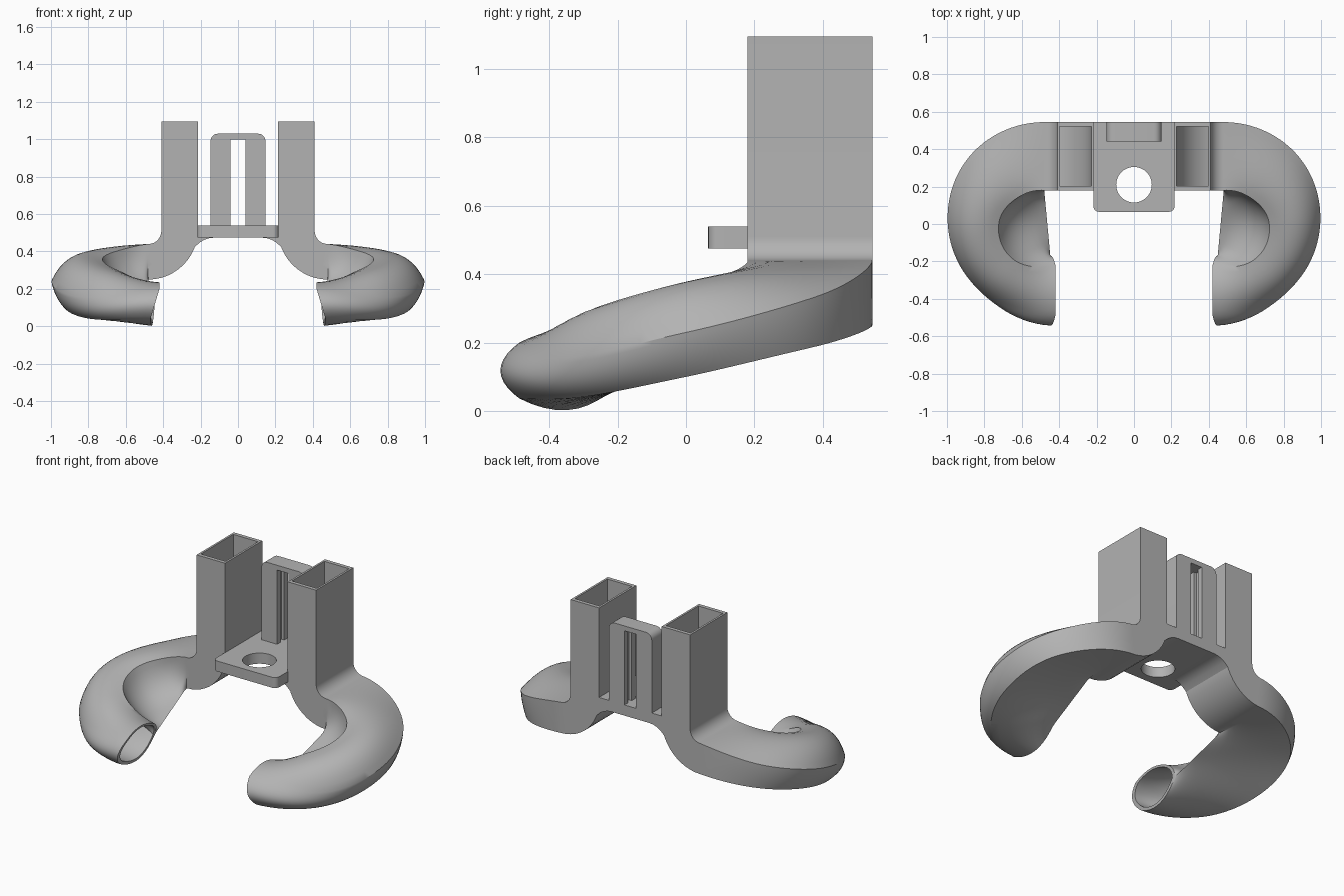
import bpy, bmesh, math
from mathutils import Vector

if "Cube" in bpy.data.objects:
    bpy.data.objects.remove(bpy.data.objects["Cube"])

grey = bpy.data.materials.new("plain grey")
grey.use_nodes = True
grey.diffuse_color = (0.45, 0.45, 0.45, 1)
grey.node_tree.nodes["Principled BSDF"].inputs["Base Color"].default_value = grey.diffuse_color

BACK, FRONT = 0.545, 0.18      # depth range of the towers
BEND = 0.48                    # x where the elbow meets the curved arm


def finish(bm, name):
    bmesh.ops.recalc_face_normals(bm, faces=bm.faces)
    mesh = bpy.data.meshes.new(name)
    bm.to_mesh(mesh)
    bm.free()
    obj = bpy.data.objects.new(name, mesh)
    bpy.context.collection.objects.link(obj)
    mesh.materials.append(grey)
    return obj


def activate(obj):
    bpy.ops.object.select_all(action='DESELECT')
    obj.select_set(True)
    bpy.context.view_layer.objects.active = obj


def smooth(obj, degrees=30):
    activate(obj)
    bpy.ops.object.shade_smooth_by_angle(angle=math.radians(degrees))


def extrude(bm, points, offset):
    """Add a closed prism: a flat outline pushed along an offset."""
    face = bm.faces.new([bm.verts.new(p) for p in points])
    top = bmesh.ops.extrude_face_region(bm, geom=[face], use_keep_orig=True)
    moved = [v for v in top["geom"] if isinstance(v, bmesh.types.BMVert)]
    bmesh.ops.translate(bm, verts=moved, vec=offset)


def corner(cx, cy, radius, start, steps=6):
    """Points of a quarter-circle corner."""
    angles = [math.radians(start + 90 * i / steps) for i in range(steps + 1)]
    return [(cx + radius * math.cos(a), cy + radius * math.sin(a)) for a in angles]


# ---- Air duct: tower, elbow, curved arm and mouth as one hollow loft ----
# Arm stations: outer-top r, z; inner-top r, z; outer-bottom r, z;
# then the bulge of the top, inner, bottom and outer walls
STATIONS = [
    (.545, .44, .18, .44, .545, .25, 0, 0, 0, 0),
    (.54, .335, .20, .41, .515, .185, .04, -.04, -.01, .005),
    (.52, .23, .25, .365, .45, .10, .07, -.06, -.01, .01),
    (.505, .155, .27, .30, .44, .04, .065, -.03, .03, .025),
    (.488, .20, .222, .20, .488, .037, .035, .02, .068, .055),
]


def station(s):
    """Smooth interpolation through the arm stations."""
    last = len(STATIONS) - 1
    i = min(int(s * last), last - 1)
    t = s * last - i
    a, b, c, d = (STATIONS[max(0, min(last, i + k))] for k in (-1, 0, 1, 2))
    return [q + t * ((r - p) / 2 + t * ((2 * p - 5 * q + 4 * r - w) / 2
            + t * (3 * q - p - 3 * r + w) / 2)) for p, q, r, w in zip(a, b, c, d)]


def ring(corners, bulges, tangent, steps=10):
    """Closed section: four walls, each bowed outward by its bulge."""
    pts = []
    for k in range(4):
        a, b = corners[k], corners[(k + 1) % 4]
        out = (b - a).cross(tangent).normalized()
        for i in range(steps):
            u = i / steps
            pts.append(a.lerp(b, u) + out * (bulges[k] * 4 * u * (1 - u)))
    return pts


def duct_sections():
    """Yield corners, bulges, path tangent and extra inner shrink."""
    def boxed(top, low):
        return [Vector((p[0], y, p[1])) for p, y in
                ((top, BACK), (top, FRONT), (low, FRONT), (low, BACK))]
    yield boxed((.41, 1.095), (.215, 1.095)), (0,) * 4, Vector((0, 0, -1)), 0
    for i in range(12):
        a = math.pi / 2 * i / 12
        c, s = math.cos(a), math.sin(a)
        yield (boxed((BEND - .07 * c, .51 - .07 * s), (BEND - .265 * c, .515 - .265 * s)),
               (0,) * 4, Vector((s, 0, -c)), 0)
    for i in range(49):
        s = i / 48
        a = math.pi * s
        v = station(s)

        def polar(r, z):
            return Vector((BEND + r * math.sin(a) - .3 * z * s ** 4, r * math.cos(a), z))
        lip = Vector((BEND - .033 * s, FRONT - .355 * s, .25 - .14 * s))
        yield ([polar(v[0], v[1]), polar(v[2], v[3]), lip, polar(v[4], v[5])],
               v[6:], Vector((math.cos(a), -math.sin(a), 0)), .5 * math.sin(a))


bm = bmesh.new()
outer, inner = [], []
for corners, bulges, tangent, shrink in duct_sections():
    centre = sum(corners, Vector()) / 4
    hollow = [p.lerp(centre, .13) for p in corners]
    hollow[2] = corners[2].lerp(centre, .13 + shrink)
    for skin, shape in ((outer, corners), (inner, hollow)):
        skin.append([bm.verts.new(p) for p in ring(shape, [.87 * b if skin is inner else b for b in bulges], tangent)])


def bridge(a, b):
    n = len(a)
    for i in range(n):
        j = (i + 1) % n
        bm.faces.new((a[i], a[j], b[j], b[i]))


for skin in (outer, inner):
    for a, b in zip(skin, skin[1:]):
        bridge(a, b)
bridge(outer[0], inner[0])       # rim of the tower
bridge(outer[-1], inner[-1])     # rim of the mouth
duct = finish(bm, "air_ducts")
smooth(duct)
activate(duct)
mirror = duct.modifiers.new("mirror", 'MIRROR')
mirror.use_mirror_merge = False
bpy.ops.object.modifier_apply(modifier=mirror.name)

# ---- Mounting plate with rounded front corners ----
bm = bmesh.new()
outline = ([(.217, BACK), (-.217, BACK)] + corner(-.187, .095, .03, 180)
           + corner(.187, .095, .03, 270))
extrude(bm, [(x, y, .475) for x, y in outline], (0, 0, .065))
plate = finish(bm, "mounting_plate")

# ---- Filleted web joining the two elbows under the plate ----
bm = bmesh.new()
half = [(.13, .474), (.155, .471), (.18, .463), (.205, .448), (.231, .424), (.22, .5)]
web = half + [(-x, z) for x, z in reversed(half)]
extrude(bm, [(x, FRONT, z) for x, z in web], (0, BACK - FRONT, 0))
fillet = finish(bm, "elbow_web")

# ---- Round screw hole through plate and web ----
bm = bmesh.new()
bmesh.ops.create_cone(bm, cap_ends=True, segments=48, radius1=.095, radius2=.095, depth=.4)
bmesh.ops.translate(bm, verts=bm.verts, vec=(0, .21, .5))
cutter = finish(bm, "hole_cutter")
cutter.hide_render = True
for obj in (plate, fillet):
    cut = obj.modifiers.new("hole", 'BOOLEAN')
    cut.operation, cut.solver, cut.object = 'DIFFERENCE', 'EXACT', cutter
    activate(obj)
    bpy.ops.object.modifier_apply(modifier=cut.name)
    smooth(obj)
bpy.data.objects.remove(cutter)

# ---- Upright slotted bracket, with a wider channel inside the slot ----
bm = bmesh.new()
for y0, y1, slot in ((.44, .475, .04), (.475, .51, .06), (.51, BACK, .04)):
    shape = ([(slot, .53), (.147, .53)] + corner(.107, .99, .04, 0)
             + corner(-.107, .99, .04, 90)
             + [(-.147, .53), (-slot, .53), (-slot, 1.0), (slot, 1.0)])
    extrude(bm, [(x, y0, z) for x, z in shape], (0, y1 - y0, 0))
smooth(finish(bm, "slotted_bracket"))
